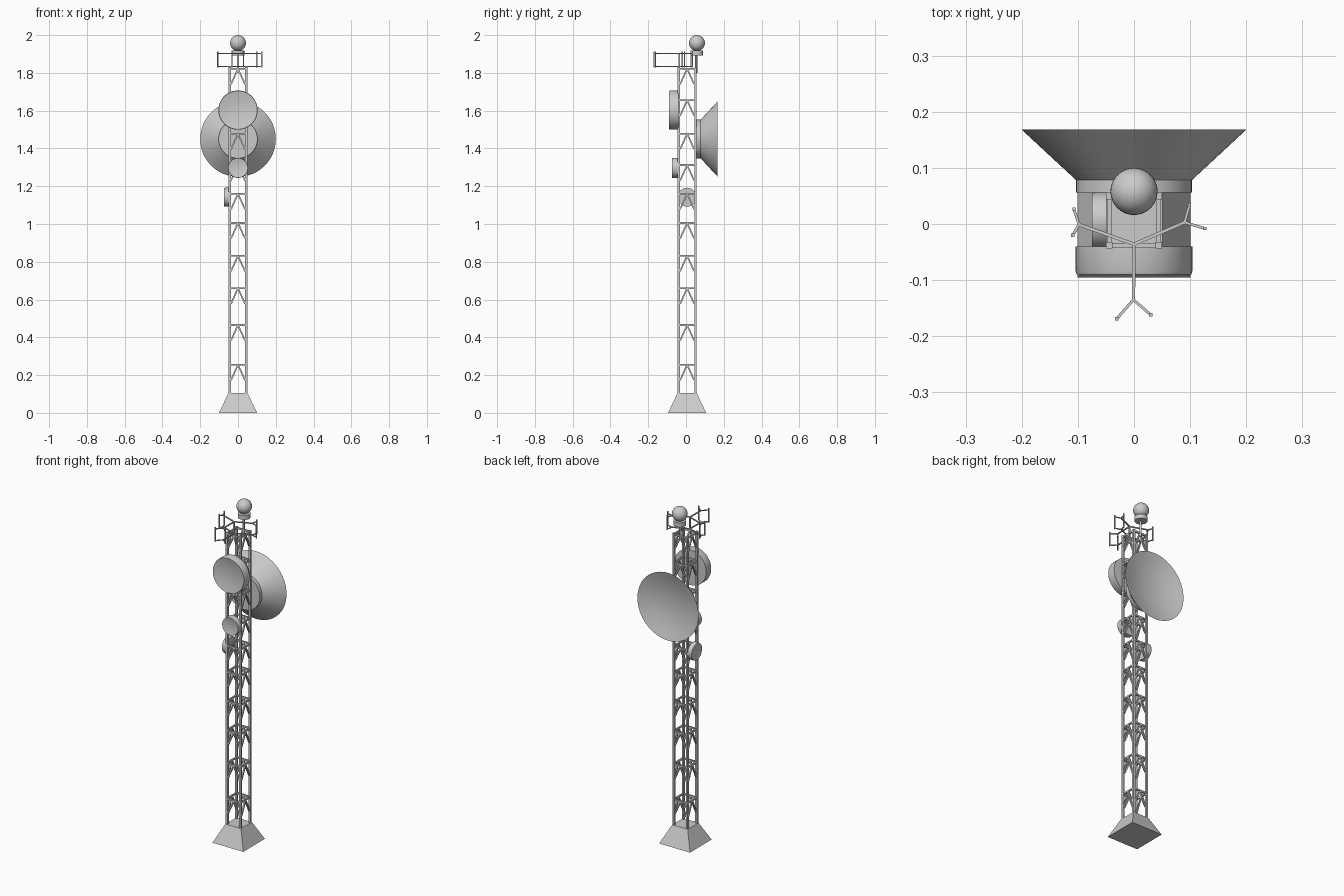
import bpy, bmesh, math
from mathutils import Vector, Matrix

if "Cube" in bpy.data.objects:
    bpy.data.objects.remove(bpy.data.objects["Cube"])

CY = 0.006          # tower axis in y
H = 0.044           # half spacing of the legs
TOP = 1.83


def finish(bm, name, smooth=False):
    bmesh.ops.recalc_face_normals(bm, faces=bm.faces)
    me = bpy.data.meshes.new(name)
    bm.to_mesh(me)
    bm.free()
    ob = bpy.data.objects.new(name, me)
    bpy.context.collection.objects.link(ob)
    if smooth:
        bpy.context.view_layer.objects.active = ob
        ob.select_set(True)
        bpy.ops.object.shade_smooth_by_angle(angle=math.radians(30))
        ob.select_set(False)
    return ob


def bar(bm, a, b, w, d=None):
    """Rectangular bar between two points."""
    a, b = Vector(a), Vector(b)
    z = (b - a).normalized()
    ref = Vector((0, 0, 1)) if abs(z.z) < 0.95 else Vector((0, 1, 0))
    x = ref.cross(z).normalized()
    y = z.cross(x)
    rot = Matrix((x, y, z)).transposed().to_4x4()
    m = Matrix.Translation((a + b) / 2) @ rot @ Matrix.Diagonal((w, d or w, (b - a).length, 1))
    bmesh.ops.create_cube(bm, size=1, matrix=m)


def lathe(name, profile, loc, direction, segs=48):
    """Revolve (radius, height) points about an axis pointing along direction."""
    bm = bmesh.new()
    vs = [bm.verts.new((r, 0, h)) for r, h in profile]
    es = [bm.edges.new(p) for p in zip(vs, vs[1:])]
    bmesh.ops.spin(bm, geom=vs + es, cent=(0, 0, 0), axis=(0, 0, 1),
                   angle=2 * math.pi, steps=segs)
    bmesh.ops.remove_doubles(bm, verts=bm.verts, dist=1e-5)
    rot = Vector((0, 0, 1)).rotation_difference(Vector(direction)).to_matrix().to_4x4()
    bm.transform(Matrix.Translation(loc) @ rot)
    return finish(bm, name, True)


# Tapered foundation block
bm = bmesh.new()
bmesh.ops.create_cone(bm, cap_ends=True, segments=4, radius1=0.101 * math.sqrt(2),
                      radius2=0.051 * math.sqrt(2), depth=0.105,
                      matrix=Matrix.Translation((0, CY, 0.0525)) @ Matrix.Rotation(math.pi / 4, 4, 'Z'))
finish(bm, "foundation")

# Four corner legs
bm = bmesh.new()
for sx in (-1, 1):
    for sy in (-1, 1):
        bar(bm, (sx * H, CY + sy * H, 0.1), (sx * H, CY + sy * H, TOP), 0.012)
finish(bm, "tower_legs")

# Horizontal rungs with inverted V braces on every face
bm = bmesh.new()
for z in (0.255, 0.465, 0.66, 0.832, 1.005, 1.16, 1.312, 1.478, 1.655, 1.822):
    for k in range(4):
        turn = Matrix.Translation((0, CY, 0)) @ Matrix.Rotation(k * math.pi / 2, 4, 'Z')
        bar(bm, turn @ Vector((-H, -H, z)), turn @ Vector((H, -H, z)), 0.009)
        for s in (-1, 1):
            bar(bm, turn @ Vector((0, -H, z)), turn @ Vector((s * 0.037, -H, z - 0.082)), 0.008)
            bar(bm, turn @ Vector((s * 0.033, -H, z - 0.078)),
                turn @ Vector((s * H, -H, z - 0.078)), 0.008)
finish(bm, "lattice_braces")

# Large flared dish at the back
lathe("large_dish", [(0, 0), (0.103, 0), (0.103, 0.022), (0.2, 0.112),
                     (0.15, 0.096), (0.1, 0.084), (0.05, 0.077), (0, 0.075)],
      (0, 0.056, 1.45), (0, 1, 0), 64)


# Drum dishes
def drum(name, r, depth, loc, direction):
    lathe(name, [(0, 0), (r, 0), (r, depth - 0.006), (r * 0.98, depth),
                 (r * 0.65, depth - 0.07 * r), (r * 0.3, depth - 0.11 * r),
                 (0, depth - 0.12 * r)], loc, direction)


drum("front_drum_dish", 0.104, 0.05, (0, -0.04, 1.603), (0, -1, 0))
drum("small_front_dish", 0.053, 0.034, (0, -0.04, 1.297), (0, -1, 0))
drum("side_dish", 0.05, 0.026, (-0.049, CY, 1.142), (-1, 0, 0))

# Top beacon: pole, collar and globe
PY = 0.054
lathe("globe_pole", [(0, 0), (0.006, 0), (0.006, 0.11), (0, 0.11)], (0, PY, 1.8), (0, 0, 1), 12)
lathe("globe_collar", [(0, 0), (0.034, 0), (0.034, 0.026), (0, 0.026)],
      (0, PY + 0.003, 1.893), (0, 0, 1), 32)
bm = bmesh.new()
bmesh.ops.create_uvsphere(bm, u_segments=32, v_segments=16, radius=0.042,
                          matrix=Matrix.Translation((0, PY + 0.004, 1.958)))
finish(bm, "globe", True)

# Three forked antenna arms, doubled at two heights
hub = (0.0, -0.036)
arms = [((-0.001, -0.135), [(-0.031, -0.169), (0.03, -0.162)]),
        ((0.09, 0.003), [(0.099, 0.034), (0.126, -0.008)]),
        ((-0.098, -0.001), [(-0.107, 0.026), (-0.109, -0.02)])]
ba, bp = bmesh.new(), bmesh.new()
bar(ba, (*hub, 1.8), (*hub, 1.905), 0.008)
for elbow, tips in arms:
    for z in (1.833, 1.902):
        bar(ba, (*hub, z), (*elbow, z), 0.006)
        for t in tips:
            bar(ba, (*elbow, z), (*t, z), 0.005)
    for t in tips:
        bar(bp, (*t, 1.828), (*t, 1.913), 0.006)
finish(ba, "antenna_arms")
finish(bp, "antenna_panels")
